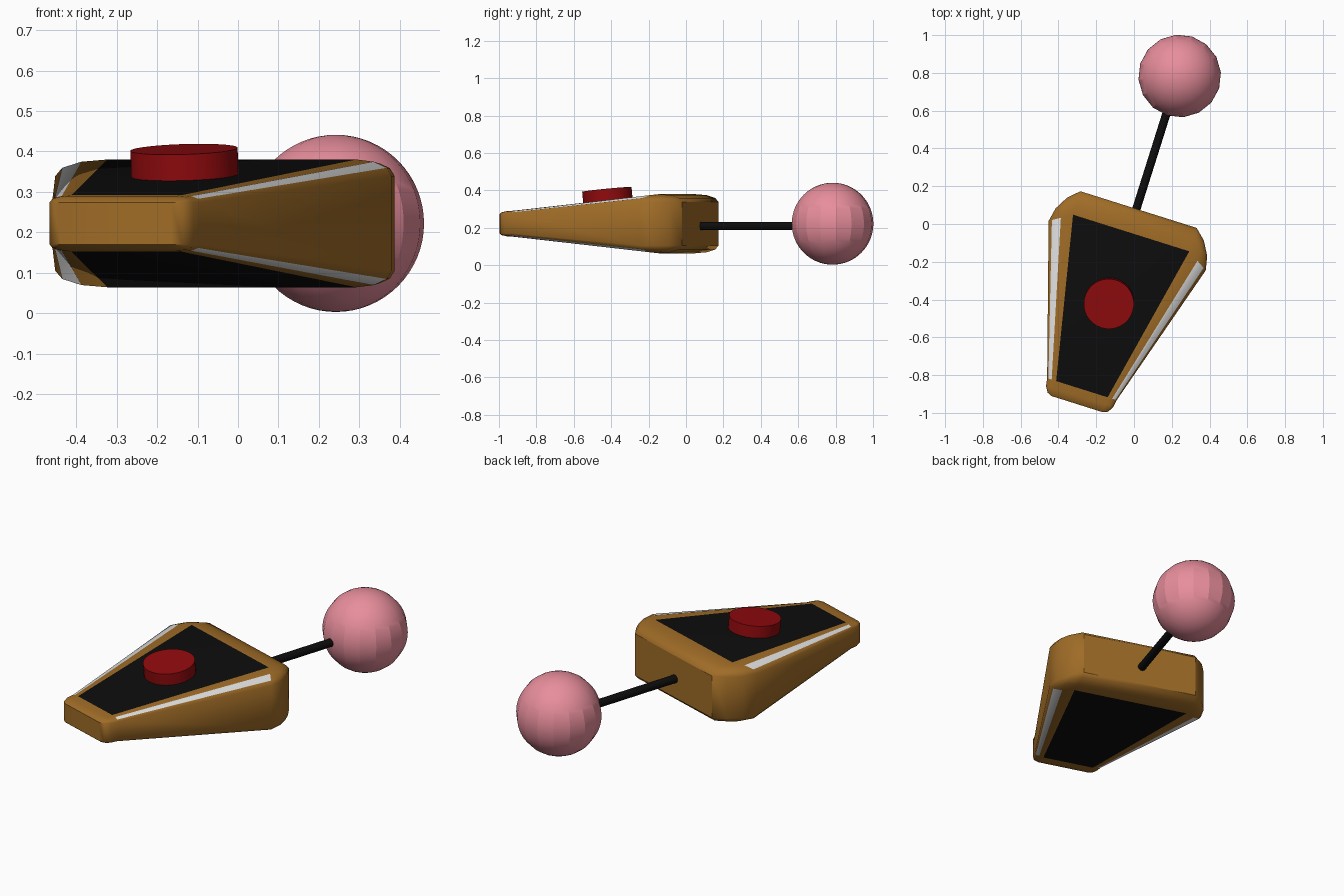
import bpy, bmesh, math
from mathutils import Matrix, Vector

old = bpy.data.objects.get("Cube")
if old:
    bpy.data.objects.remove(old, do_unlink=True)

TURN = Matrix.Rotation(math.radians(-17.5), 4, 'Z')   # whole model is turned about z
MID = 0.222                                           # mid height of the body


def material(name, rgb):
    m = bpy.data.materials.new(name)
    m.use_nodes = True
    m.diffuse_color = (*rgb, 1)
    m.node_tree.nodes["Principled BSDF"].inputs["Base Color"].default_value = (*rgb, 1)
    return m


brown = material("brown", (0.35, 0.15, 0.02))
black = material("black", (0.004, 0.004, 0.004))
white = material("white", (0.75, 0.75, 0.75))
red = material("red", (0.28, 0.003, 0.004))
pink = material("pink", (0.8, 0.27, 0.33))


def finish(name, bm, mats, local=Matrix(), angle=35):
    mesh = bpy.data.meshes.new(name)
    bm.to_mesh(mesh)
    bm.free()
    mesh.transform(TURN @ local)
    for m in mats:
        mesh.materials.append(m)
    obj = bpy.data.objects.new(name, mesh)
    bpy.context.collection.objects.link(obj)
    bpy.ops.object.select_all(action='DESELECT')
    obj.select_set(True)
    bpy.context.view_layer.objects.active = obj
    bpy.ops.object.shade_smooth_by_angle(angle=math.radians(angle))
    return obj


def cylinder(name, radius, depth, sides, mat, local):
    bm = bmesh.new()
    bmesh.ops.create_cone(bm, cap_ends=True, segments=sides, radius1=radius,
                          radius2=radius, depth=depth)
    return finish(name, bm, [mat], local)


# Body: rounded cube, coloured by face direction, then tapered towards the front
ROUND = 0.26
FLAT = 1 - ROUND
BACK, FRONT = -0.05, -0.917     # ends of the flat panels
bm = bmesh.new()
bmesh.ops.create_cube(bm, size=2)
bmesh.ops.bevel(bm, geom=bm.edges[:], offset=ROUND, offset_type='OFFSET',
                segments=3, profile=0.5, affect='EDGES')
bm.normal_update()
for f in bm.faces:
    c, n = f.calc_center_median(), f.normal
    if abs(n.z) > 0.99 and abs(c.x) < 0.1 and abs(c.y) < 0.1:
        f.material_index = 1    # top and bottom panels
    elif abs(c.y) < 0.1 and abs(n.x) > 0.6 and abs(n.z) > 0.6:
        f.material_index = 2    # stripes along the side edges


def taper(p):
    t = max(0, min(1, (p.y + FLAT) / (2 * FLAT)))
    y = FRONT + t * (BACK - FRONT)
    y += max(0, p.y - FLAT) / ROUND * 0.13
    y -= max(0, -FLAT - p.y) / ROUND * 0.083
    y -= t * max(0, abs(p.x) - FLAT) * 0.27
    return Vector((p.x * (0.193 + t * 0.243), y, MID + p.z * (0.07 + t * 0.088)))


for v in bm.verts:
    v.co = taper(v.co)
finish("body", bm, [brown, black, white], angle=40)

# Button resting on the sloping top panel
slope = math.atan2(0.088, BACK - FRONT)
cylinder("button", 0.133, 0.075, 32, red,
         Matrix.Translation((0, -0.44, 0.368)) @ Matrix.Rotation(slope, 4, 'X'))

# Rod from the back of the body to the ball
cylinder("rod", 0.022, 0.7, 12, black,
         Matrix.Translation((-0.012, 0.4, 0.21)) @ Matrix.Rotation(math.pi / 2, 4, 'X'))

# Ball
bm = bmesh.new()
bmesh.ops.create_uvsphere(bm, u_segments=16, v_segments=32, radius=0.219)
finish("ball", bm, [pink], Matrix.Translation((-0.005, 0.82, MID)), angle=20)
